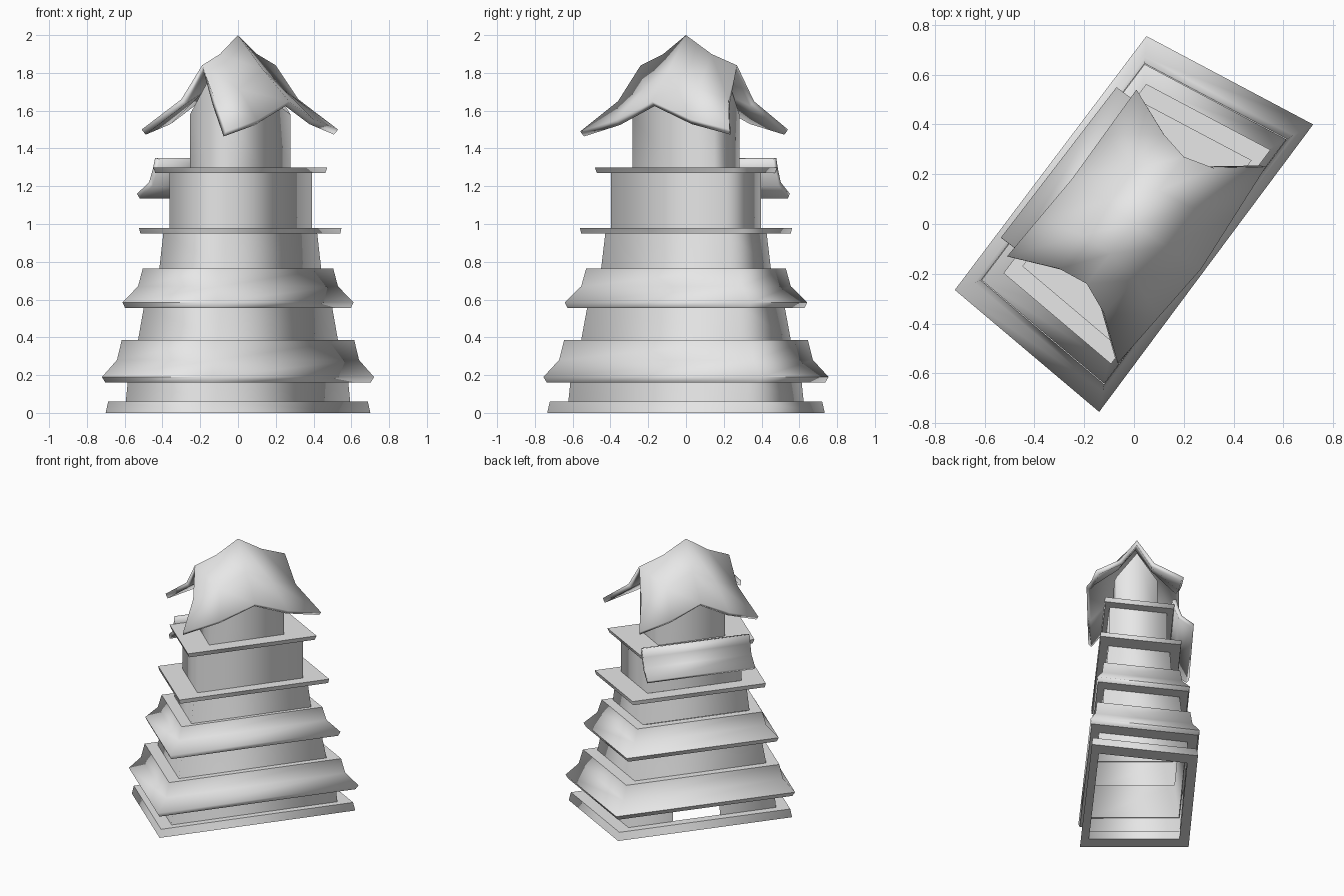
import bpy, bmesh
from mathutils import Vector

cube = bpy.data.objects.get("Cube")
if cube:
    bpy.data.objects.remove(cube, do_unlink=True)

grey = bpy.data.materials.new("plain_grey")
grey.use_nodes = True
grey.diffuse_color = (0.8, 0.8, 0.8, 1)
grey.node_tree.nodes["Principled BSDF"].inputs["Base Color"].default_value = (0.8, 0.8, 0.8, 1)

# Skewed four-sided ground plan shared by every storey
back, left, front, right = PLAN = [Vector(p) for p in
                                   ((0.05, 0.755), (0.72, 0.4), (-0.14, -0.755), (-0.72, -0.265))]


def finish(name, bm, thickness=0):
    """Make an object, softening the corners but keeping level rims sharp."""
    bmesh.ops.recalc_face_normals(bm, faces=bm.faces)
    for f in bm.faces:
        f.smooth = True
    for e in bm.edges:
        level = abs(e.verts[0].co.z - e.verts[1].co.z) < 0.01
        if level and len(e.link_faces) == 2 and e.calc_face_angle() > 0.7:
            e.smooth = False
    mesh = bpy.data.meshes.new(name)
    bm.to_mesh(mesh)
    bm.free()
    mesh.materials.append(grey)
    obj = bpy.data.objects.new(name, mesh)
    bpy.context.collection.objects.link(obj)
    if thickness:
        mod = obj.modifiers.new("thickness", "SOLIDIFY")
        mod.thickness = thickness
        mod.offset = -1
    return obj


def ring(name, profile, plan=PLAN, closed=True, shift=0, skip=None):
    """Sweep a (scale, height) profile around the ground plan."""
    bm = bmesh.new()
    loops = [[bm.verts.new((p.x * s + shift, p.y * s, z)) for s, z in profile] for p in plan]
    for i, a in enumerate(loops):
        if i == skip:
            continue
        b = loops[(i + 1) % len(loops)]
        for j in range(len(profile) if closed else len(profile) - 1):
            k = (j + 1) % len(profile)
            bm.faces.new((a[j], b[j], b[k], a[k]))
    return finish(name, bm)


def sheet(name, rows, thickness):
    """Skin a grid of points and thicken it downwards."""
    bm = bmesh.new()
    grid = [[bm.verts.new(p) for p in row] for row in rows]
    for a, b in zip(grid, grid[1:]):
        for i in range(len(a) - 1):
            bm.faces.new((a[i], a[i + 1], b[i + 1], b[i]))
    obj = finish(name, bm, thickness)
    if sum(p.normal.z for p in obj.data.polygons) < 0:
        obj.data.flip_normals()
    return obj


# Plinth and first wall, with an opening in one long side
ring("plinth", [(0.81, 0), (0.973, 0), (0.955, 0.06), (0.81, 0.06)])
opening = [right.lerp(back, t) for t in (0.38, 0.7)]
ring("first_wall", [(0.825, 0.06), (0.81, 0.17)], PLAN + opening, closed=False, skip=4)

# Flared skirt roofs
ring("lower_skirt_roof", [(0.72, 0.385), (0.855, 0.385), (0.89, 0.28), (1, 0.19), (0.975, 0.16), (0.8, 0.165)])
ring("upper_skirt_roof", [(0.58, 0.765), (0.7, 0.765), (0.735, 0.67), (0.85, 0.585), (0.83, 0.555), (0.68, 0.56)])

# Upper walls and flat ledges
ring("second_wall", [(0.735, 0.385), (0.69, 0.57)], closed=False)
ring("third_wall", [(0.595, 0.765), (0.565, 0.955)], closed=False, shift=0.012)
ring("lower_ledge", [(0.52, 0.95), (0.735, 0.95), (0.745, 0.98), (0.52, 0.98)], shift=0.012)
ring("fourth_wall", [(0.525, 0.98), (0.525, 1.275)], closed=False, shift=0.015)
ring("upper_ledge", [(0.365, 1.27), (0.625, 1.27), (0.64, 1.3), (0.365, 1.3)], shift=0.012)

# Half roof hung on one long side
inward = Vector((0.8, -0.6))
ends = []
for eave in (Vector((-0.535, -0.055)), Vector((-0.07, 0.55))):
    ends.append([(*(eave + inward * d), z) for d, z in ((0.12, 1.35), (0.105, 1.29), (0.08, 1.22), (0, 1.16))])
sheet("side_half_roof", ends, 0.03)

# Top wall, rising to a point in the middle of each side
bm = bmesh.new()
foot, head = [], []
for i, p in enumerate(PLAN):
    middle = p.lerp(PLAN[(i + 1) % 4], 0.5)
    for q, top in ((p, 1.58), (middle, 1.78 if i % 2 == 0 else 1.7)):
        x, y = q.x * 0.37 + 0.012, q.y * 0.375
        foot.append(bm.verts.new((x, y, 1.3)))
        head.append(bm.verts.new((x, y, top)))
for i in range(len(foot)):
    k = (i + 1) % len(foot)
    bm.faces.new((foot[i], foot[k], head[k], head[i]))
finish("top_wall", bm)

# Peaked saddle roof with drooping corners and arched eaves
near = [(-0.51, -0.13, 1.5), (-0.3, -0.18, 1.66), (-0.19, -0.24, 1.84), (-0.12, -0.36, 1.65), (-0.065, -0.56, 1.49)]
crest = [(-0.25, 0.18, 1.65), (-0.12, 0.09, 1.82), (0, 0, 2), (0.13, -0.09, 1.82), (0.27, -0.18, 1.65)]
far = [(0.01, 0.54, 1.5), (0.12, 0.36, 1.65), (0.2, 0.27, 1.84), (0.32, 0.225, 1.66), (0.53, 0.23, 1.5)]


def between(a, b):
    return [Vector(p).lerp(Vector(q), 0.5) - Vector((0, 0, 0.02)) for p, q in zip(a, b)]


sheet("saddle_roof", [near, between(near, crest), crest, between(crest, far), far], 0.035)
